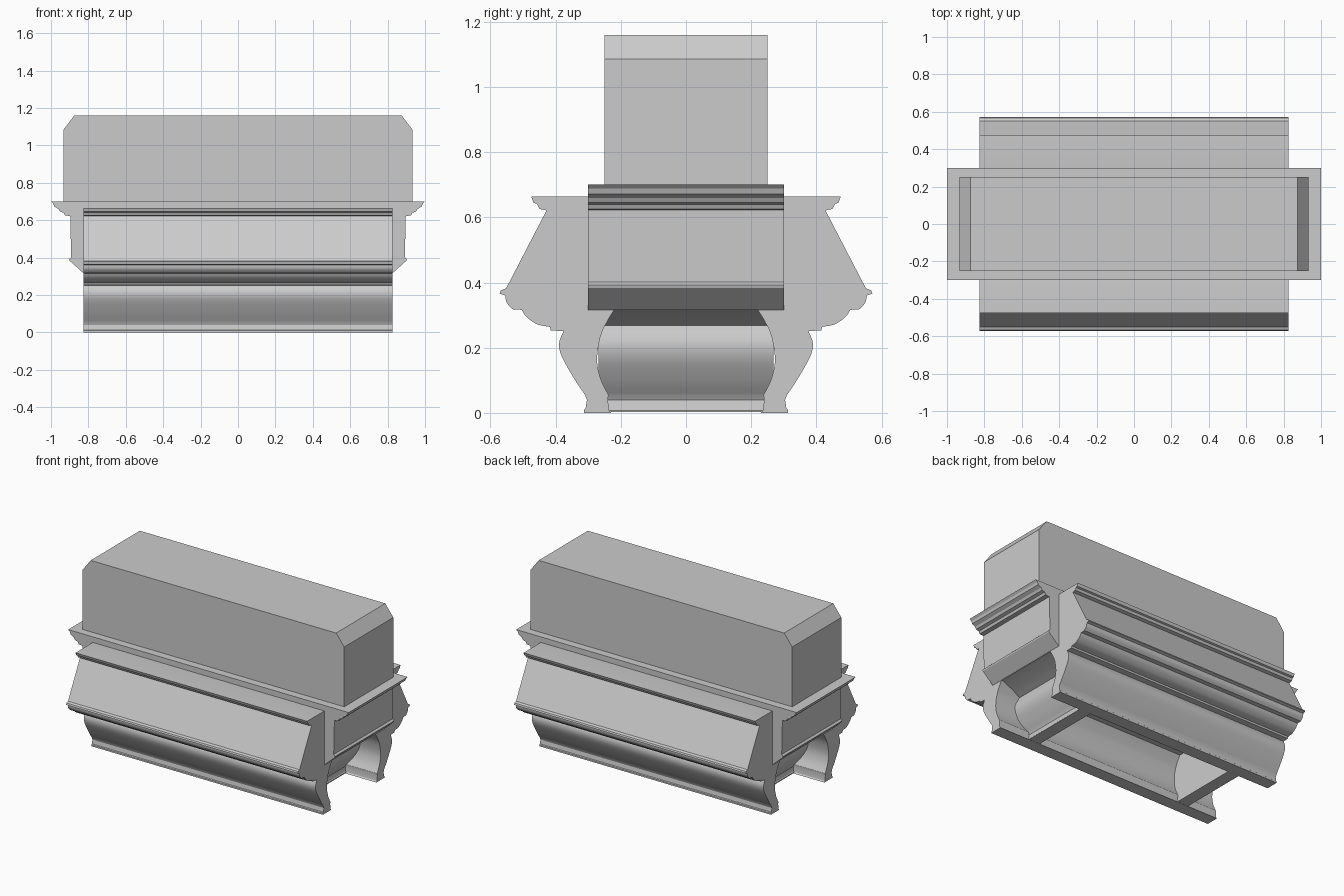
import bpy
import bmesh
from math import radians
from mathutils import Vector

if "Cube" in bpy.data.objects:
    bpy.data.objects.remove(bpy.data.objects["Cube"])

stone = bpy.data.materials.new("plain grey stone")
stone.diffuse_color = (0.6, 0.6, 0.6, 1)
stone.use_nodes = True
stone.node_tree.nodes["Principled BSDF"].inputs["Base Color"].default_value = stone.diffuse_color


def prism(name, outline, axis, half):
    """Extrude an outline (horizontal, z) symmetrically along the x or y axis."""
    bm = bmesh.new()

    def pt(p, s):
        return (s, p[0], p[1]) if axis == 'X' else (p[0], s, p[1])
    a = [bm.verts.new(pt(p, -half)) for p in outline]
    b = [bm.verts.new(pt(p, half)) for p in outline]
    n = len(outline)
    bm.faces.new(a)
    bm.faces.new(b)
    for i in range(n):
        j = (i + 1) % n
        bm.faces.new((a[i], a[j], b[j], b[i]))
    bmesh.ops.recalc_face_normals(bm, faces=bm.faces)
    me = bpy.data.meshes.new(name)
    bm.to_mesh(me)
    bm.free()
    ob = bpy.data.objects.new(name, me)
    bpy.context.collection.objects.link(ob)
    me.materials.append(stone)
    bpy.context.view_layer.objects.active = ob
    bpy.ops.object.select_all(action='DESELECT')
    ob.select_set(True)
    bpy.ops.object.shade_smooth_by_angle(angle=radians(20))
    return ob


def mirrored(half):
    """Close a half outline by reflecting it."""
    return half + [(-u, z) for u, z in reversed(half)]


def flip(outline, s):
    return [(s * u, z) for u, z in outline]


def curve(pts, steps=4):
    """Smooth Catmull-Rom line through a few points."""
    p = [Vector(q) for q in [pts[0]] + pts + [pts[-1]]]
    out = []
    for i in range(1, len(p) - 2):
        a, b, c, d = p[i - 1:i + 3]
        for k in range(steps):
            t = k / steps
            q = 0.5 * (2 * b + (c - a) * t + (2 * a - 5 * b + 4 * c - d) * t ** 2
                       + (3 * b - a - 3 * c + d) * t ** 3)
            out.append((q.x, q.y))
    return out + [pts[-1]]


# Upper block with chamfered ends
prism("upper_block", mirrored([(0.932, 0.69), (0.932, 1.085), (0.875, 1.16)]), 'Y', 0.25)

# Core with moulded cornice at both ends
core = [(0.825, 0.315), (0.90, 0.383), (0.903, 0.392), (0.892, 0.402),
        (0.897, 0.622), (0.925, 0.625), (0.932, 0.640), (0.952, 0.646),
        (0.960, 0.660), (0.982, 0.672), (0.988, 0.688), (1.0, 0.70)]
prism("core_with_end_cornice", mirrored(core), 'Y', 0.30)

# Long moulded sides: sloping roof face, cyma, bulging leg and foot
side = [(0.222, 0.655), (0.29, 0.664), (0.475, 0.664), (0.468, 0.645), (0.457, 0.641),
        (0.450, 0.626), (0.428, 0.621), (0.552, 0.382), (0.568, 0.376), (0.572, 0.366)]
side += curve([(0.555, 0.360), (0.550, 0.338), (0.532, 0.318)])
side += curve([(0.504, 0.316), (0.490, 0.295), (0.462, 0.274), (0.438, 0.267)], 3)
side += [(0.418, 0.264), (0.415, 0.253), (0.376, 0.251)]
side += curve([(0.376, 0.250), (0.389, 0.215), (0.382, 0.175), (0.345, 0.108),
               (0.310, 0.055)], 5)[1:]
side += [(0.304, 0.04), (0.308, 0.014), (0.313, 0.010), (0.313, 0.0),
         (0.230, 0.0), (0.236, 0.008), (0.240, 0.040)]
side += curve([(0.238, 0.055), (0.262, 0.105), (0.273, 0.165), (0.262, 0.235),
               (0.242, 0.280), (0.219, 0.318)], 4)
for s, name in ((-1, "front_moulded_side"), (1, "back_moulded_side")):
    prism(name, flip(side, s), 'X', 0.825)

# Recessed end walls between the legs, hollow in the middle
end = [(0.83, 0.319), (0.80, 0.312), (0.72, 0.290), (0.69, 0.278), (0.665, 0.268)]
end += curve([(0.665, 0.265), (0.682, 0.215), (0.674, 0.165), (0.638, 0.10), (0.605, 0.055)], 5)[1:]
end += [(0.597, 0.04), (0.602, 0.012), (0.606, 0.008), (0.606, 0.002),
        (0.525, 0.002), (0.535, 0.04), (0.535, 0.33), (0.80, 0.33)]
for s, name in ((-1, "left_end_wall"), (1, "right_end_wall")):
    prism(name, flip(end, s), 'Y', 0.238 + 0.03)
